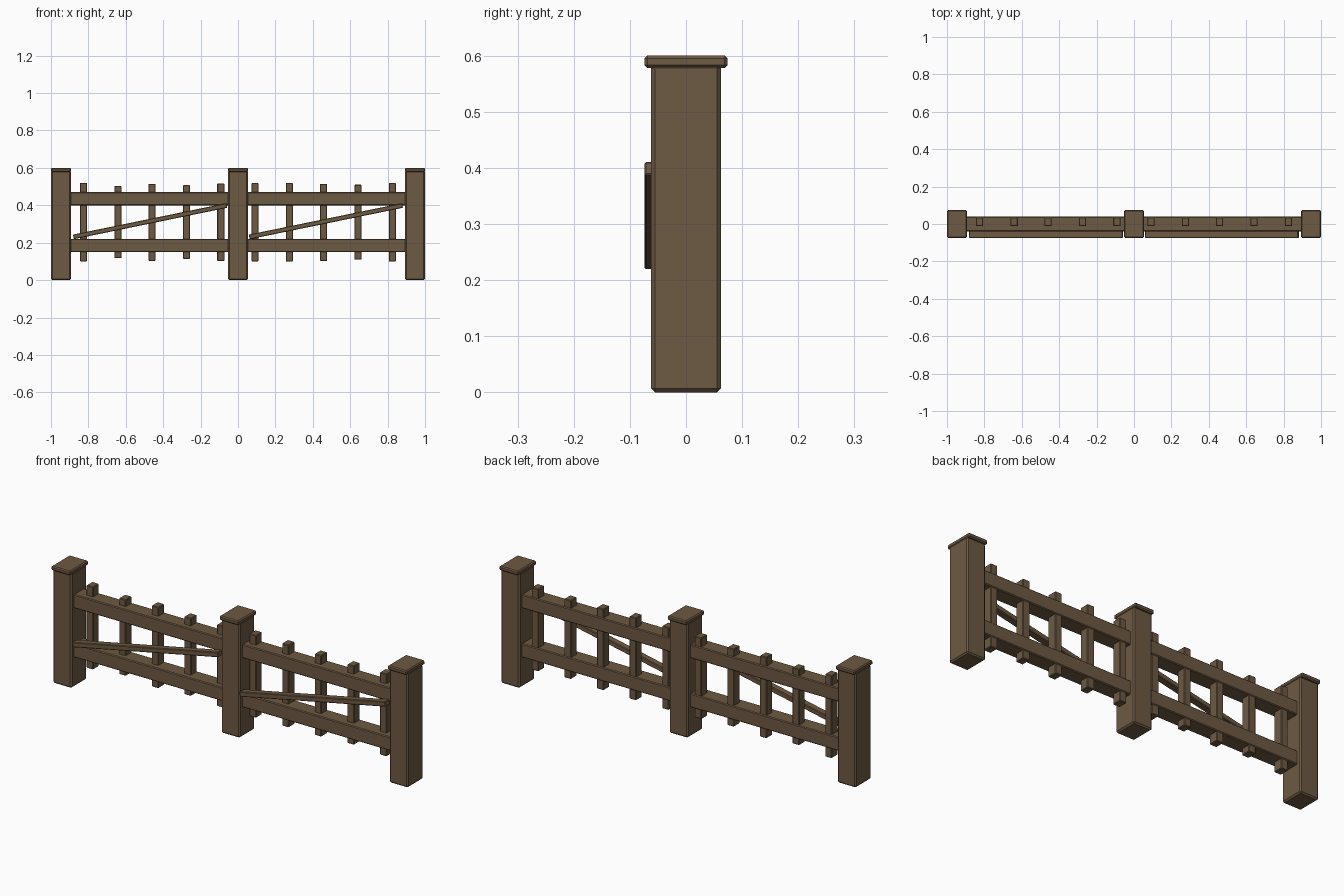
import bpy, math

if "Cube" in bpy.data.objects:
    bpy.data.objects.remove(bpy.data.objects["Cube"])

wood = bpy.data.materials.new("brown wood")
wood.diffuse_color = (0.155, 0.102, 0.056, 1)
wood.use_nodes = True
wood.node_tree.nodes["Principled BSDF"].inputs["Base Color"].default_value = wood.diffuse_color


def box(name, lo, hi, bevel, tilt=0.0):
    """Box between two corners with chamfered edges, tilted about y."""
    bpy.ops.mesh.primitive_cube_add(size=1)
    o = bpy.context.object
    o.name = name
    o.data.name = name
    size = [b - a for a, b in zip(lo, hi)]
    for v in o.data.vertices:
        v.co = [c * s for c, s in zip(v.co, size)]
    o.location = [(a + b) / 2 for a, b in zip(lo, hi)]
    o.rotation_euler = (0, tilt, 0)
    o.data.materials.append(wood)
    m = o.modifiers.new("chamfer", 'BEVEL')
    m.width = bevel
    m.segments = 1
    return o


# Posts with caps that overhang front and back
for x, side in ((-0.9465, "left"), (0, "middle"), (0.9465, "right")):
    box(side + "_post", (x - 0.0525, -0.062, 0), (x + 0.0525, 0.062, 0.585), 0.007)
    box(side + "_post_cap", (x - 0.0535, -0.074, 0.578), (x + 0.0535, 0.074, 0.6), 0.005)

# Picket bottoms and tops, from left to right
spans = [(0.10, 0.52), (0.117, 0.504), (0.103, 0.515), (0.113, 0.508), (0.102, 0.516),
         (0.10, 0.519), (0.10, 0.519), (0.102, 0.515), (0.11, 0.51), (0.10, 0.519)]

for i, (x0, x1, side) in enumerate(((-0.9, -0.05, "left"), (0.05, 0.9, "right"))):
    # Horizontal rails
    for z, level in ((0.15, "lower"), (0.40, "upper")):
        box(f"{side}_{level}_rail", (x0, -0.04, z), (x1, 0.04, z + 0.07), 0.004)
    # Diagonal brace on the front
    cx = (-0.47, 0.47)[i]
    dx, dz = 0.82, 0.168
    half = math.hypot(dx, dz) / 2
    box(side + "_brace", (cx - half, -0.074, 0.3025), (cx + half, -0.038, 0.3275),
        0.003, -math.atan2(dz, dx))
    # Pickets running through the rails
    for k in range(5):
        px = (-0.826, 0.091)[i] + k * 0.1835
        bottom, top = spans[i * 5 + k]
        box(f"{side}_picket_{k + 1}", (px - 0.019, -0.012, bottom), (px + 0.019, 0.036, top), 0.003)
